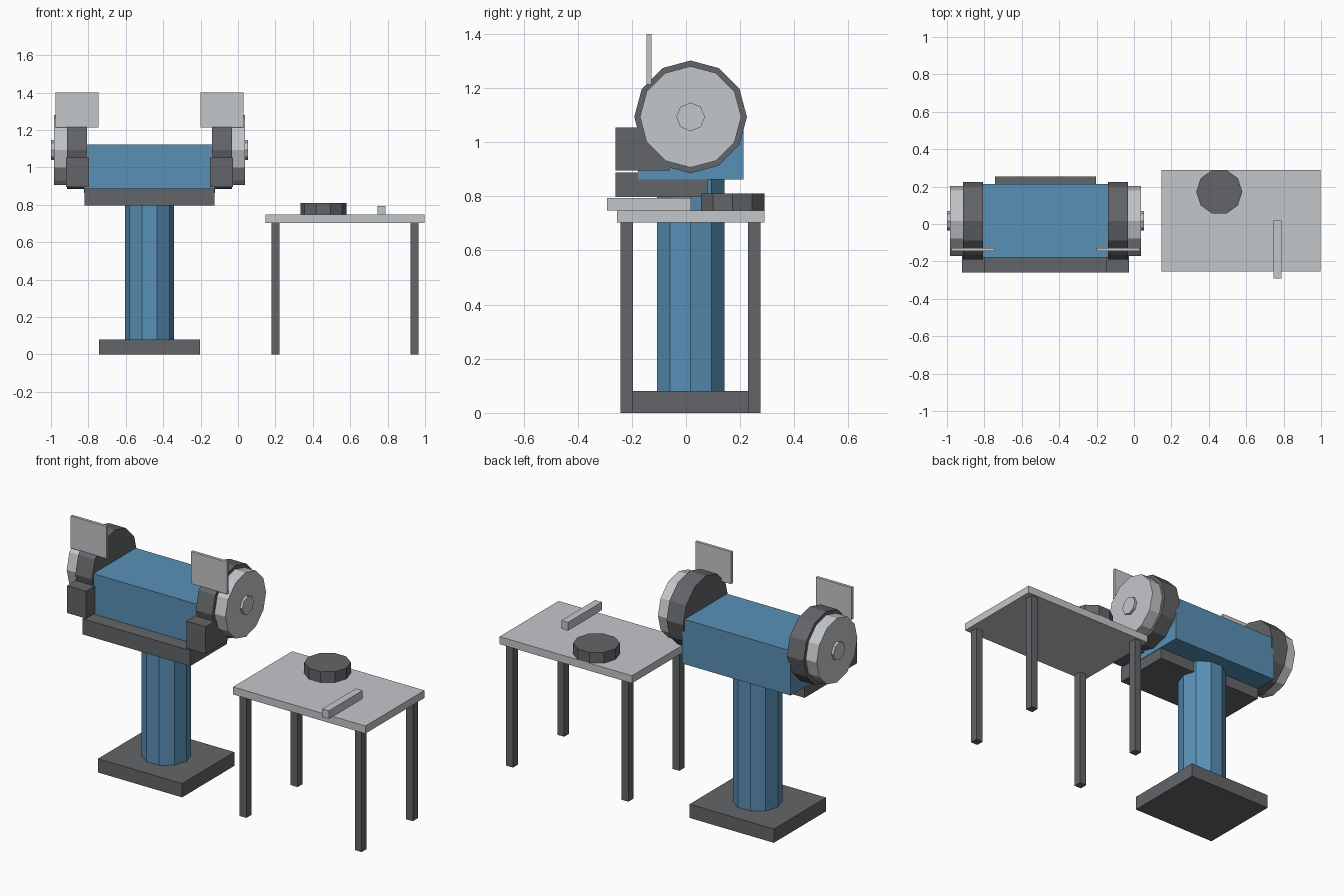
import bpy
from math import pi
from mathutils import Matrix

if "Cube" in bpy.data.objects:
    bpy.data.objects.remove(bpy.data.objects["Cube"])


def material(name, rgb):
    m = bpy.data.materials.new(name)
    m.use_nodes = True
    m.diffuse_color = (*rgb, 1)
    m.node_tree.nodes["Principled BSDF"].inputs["Base Color"].default_value = (*rgb, 1)
    return m


BLUE = material("machine blue", (0.10, 0.28, 0.47))
DARK = material("dark grey", (0.125, 0.13, 0.14))
LIGHT = material("light grey", (0.55, 0.57, 0.59))


def finish(name, mat):
    ob = bpy.context.object
    ob.name = ob.data.name = name
    ob.data.materials.append(mat)
    return ob


def box(name, mat, x, y, z):
    """Box given by its (low, high) range on each axis."""
    bpy.ops.mesh.primitive_cube_add(size=1)
    size = [r[1] - r[0] for r in (x, y, z)]
    mid = [(r[0] + r[1]) / 2 for r in (x, y, z)]
    ob = finish(name, mat)
    ob.data.transform(Matrix.Diagonal((*size, 1)))
    ob.location = mid
    return ob


def cylinder(name, mat, sides, radius, centre, length, axis="Z"):
    """Prism with a corner on +x (upright) or on top (lying along x)."""
    bpy.ops.mesh.primitive_cylinder_add(vertices=sides, radius=radius, depth=length)
    ob = finish(name, mat)
    # The primitive starts with a corner on +y
    ob.data.transform(Matrix.Rotation(-pi / 2, 4, "Z"))
    if axis == "X":
        ob.data.transform(Matrix.Rotation(pi / 2, 4, "Y"))
    ob.location = centre
    return ob


# Grinder stand and body
GX, GY = -0.473, 0.017
box("stand_base", DARK, (GX - 0.271, GX + 0.271), (-0.225, 0.255), (0, 0.08))
cylinder("stand_column", BLUE, 10, 0.131, (GX, GY, 0.475), 0.79)
box("front_tray", DARK, (GX - 0.347, GX + 0.347), (-0.26, 0.08), (0.797, 0.888))
box("motor_housing", BLUE, (GX - 0.35, GX + 0.35), (-0.178, 0.213), (0.862, 1.122))

# Wheel assemblies at both ends
WHEEL_Z = 1.093
for side, s in (("left", 1), ("right", -1)):
    def span(a, b):
        return tuple(sorted((GX + s * a, GX + s * b)))

    for part, mat, sides, radius, a, b in (
        ("wheel_guard", DARK, 12, 0.208, 0.334, 0.441),
        ("wheel_cover", LIGHT, 12, 0.187, 0.441, 0.511),
        ("axle_cap", LIGHT, 8, 0.053, 0.511, 0.526),
    ):
        centre = (GX + s * (a + b) / 2, GY, WHEEL_Z)
        cylinder(f"{side}_{part}", mat, sides, radius, centre, b - a, "X")
    box(f"{side}_tool_rest", DARK, span(0.324, 0.446), (-0.26, -0.06), (0.895, 1.053))
    box(f"{side}_eye_shield", LIGHT, span(0.273, 0.503), (-0.145, -0.128), (1.213, 1.4))

# Work table
TX = 0.572
box("table_top", LIGHT, (TX - 0.426, TX + 0.426), (-0.254, 0.289), (0.703, 0.747))
for sx, xname in ((1, "left"), (-1, "right")):
    for sy, yname in ((-1, "front"), (1, "back")):
        x, y = TX + sx * 0.371, GY + sy * 0.235
        box(f"{yname}_{xname}_table_leg", DARK, (x - 0.022, x + 0.022),
            (y - 0.023, y + 0.023), (0, 0.703))

# Items on the table
cylinder("spare_wheel", DARK, 10, 0.123, (0.456, 0.172, 0.778), 0.064)
box("table_bar", LIGHT, (0.746, 0.789), (-0.291, 0.019), (0.747, 0.794))
